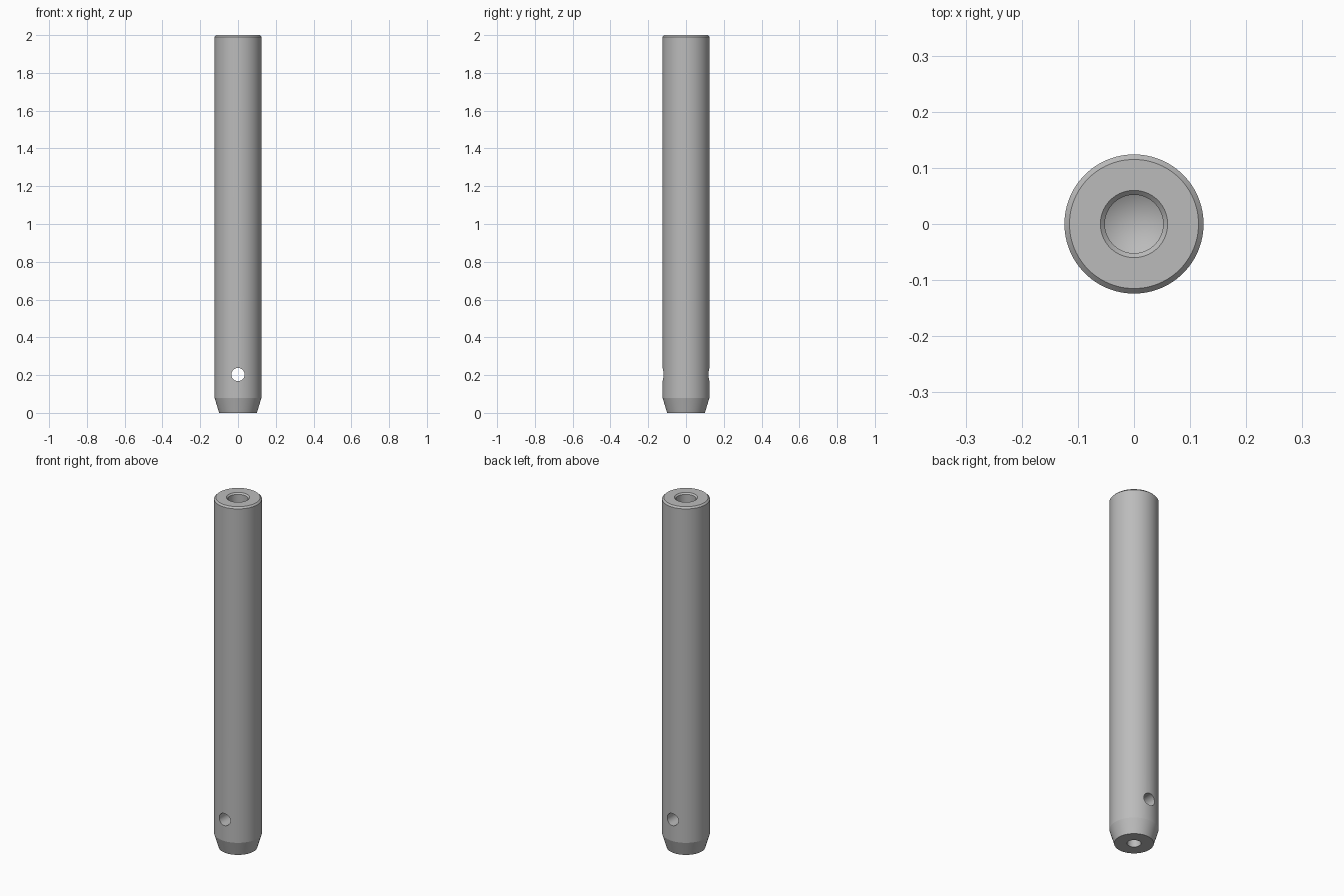
import bpy
import bmesh
import math

SEGMENTS = 96

cube = bpy.data.objects.get("Cube")
if cube:
    bpy.data.objects.remove(cube, do_unlink=True)

# Plain steel
steel = bpy.data.materials.new("steel_grey")
steel.use_nodes = True
colour = (0.5, 0.5, 0.5, 1.0)
steel.diffuse_color = colour
steel.node_tree.nodes["Principled BSDF"].inputs["Base Color"].default_value = colour


def lathe(name, profile):
    """Revolve (radius, height) points around the z axis."""
    bm = bmesh.new()
    verts = [bm.verts.new((r, 0, z)) for r, z in profile]
    edges = [bm.edges.new(pair) for pair in zip(verts, verts[1:])]
    bmesh.ops.spin(bm, geom=verts + edges, cent=(0, 0, 0), axis=(0, 0, 1),
                   angle=math.tau, steps=SEGMENTS, use_duplicate=False)
    bmesh.ops.remove_doubles(bm, verts=bm.verts, dist=1e-5)
    bmesh.ops.recalc_face_normals(bm, faces=bm.faces)
    mesh = bpy.data.meshes.new(name)
    bm.to_mesh(mesh)
    bm.free()
    mesh.materials.append(steel)
    obj = bpy.data.objects.new(name, mesh)
    bpy.context.collection.objects.link(obj)
    return obj


# Pin shaft with tapered foot, narrow foot bore and drilled top bore
shaft = lathe("pin_shaft", [
    (0, 0.2), (0.035, 0.2), (0.035, 0),
    (0.1, 0), (0.124, 0.08),
    (0.124, 1.991), (0.115, 2),
    (0.06, 2), (0.052, 1.992),
    (0.052, 1.75), (0, 1.72),
])

# Cross hole from front to back
bpy.ops.mesh.primitive_cylinder_add(vertices=48, radius=0.035, depth=0.5,
                                    location=(0, 0, 0.203),
                                    rotation=(math.pi / 2, 0, 0))
cutter = bpy.context.object
cutter.name = "cross_hole_cutter"
cutter.data.materials.append(steel)

cut = shaft.modifiers.new("cross_hole", "BOOLEAN")
cut.operation = "DIFFERENCE"
cut.solver = "EXACT"
cut.object = cutter

bpy.ops.object.select_all(action="DESELECT")
shaft.select_set(True)
bpy.context.view_layer.objects.active = shaft
bpy.ops.object.modifier_apply(modifier=cut.name)
bpy.data.objects.remove(cutter, do_unlink=True)
bpy.ops.object.shade_smooth_by_angle(angle=math.radians(12))
